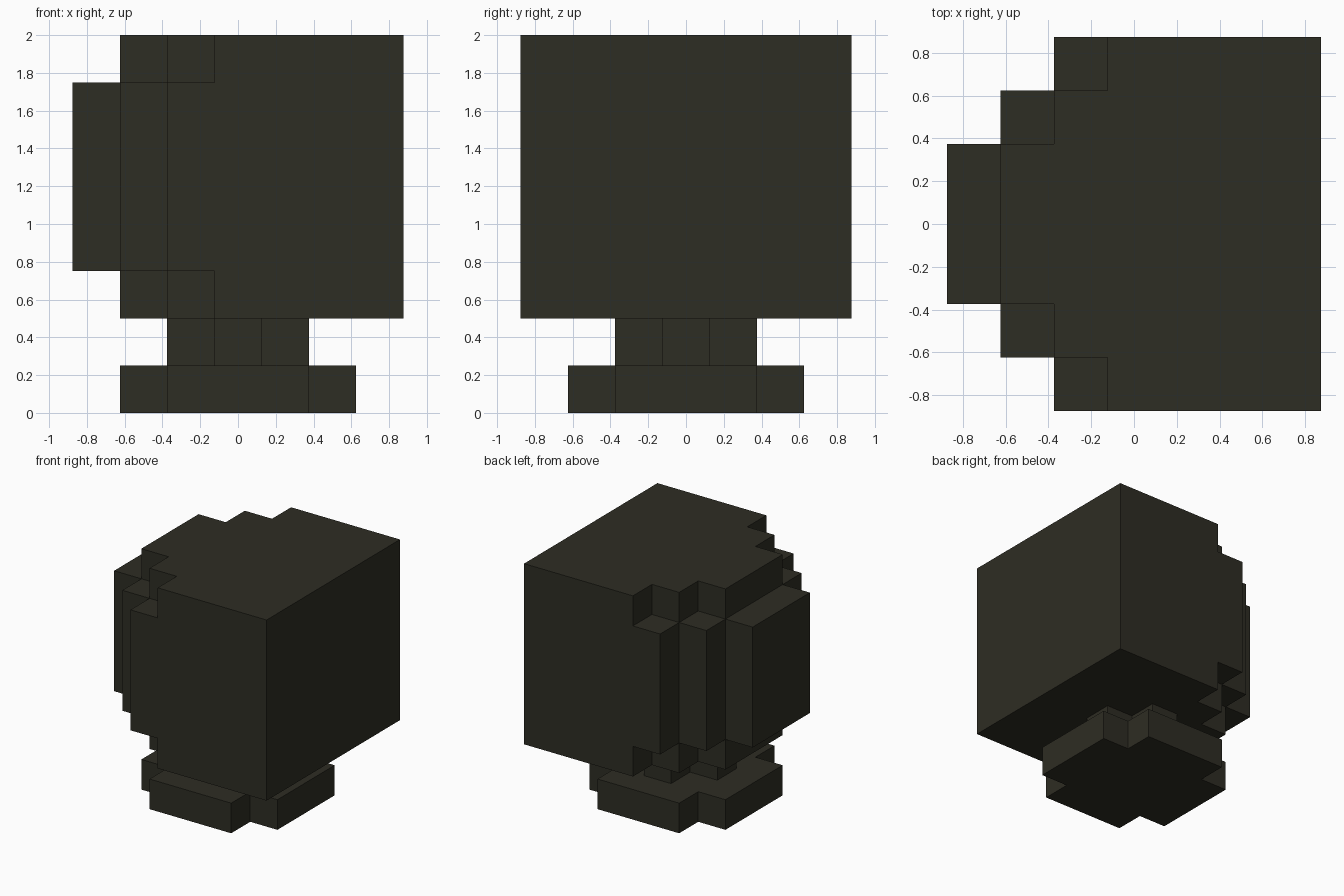
import bpy, bmesh, math
from mathutils import Vector

cube = bpy.data.objects.get("Cube")
if cube:
    bpy.data.objects.remove(cube, do_unlink=True)

UNIT = 0.25

# Single dark casing colour
casing = bpy.data.materials.new("dark_olive_casing")
casing.use_nodes = True
colour = (0.027, 0.026, 0.017, 1)
casing.diffuse_color = colour
casing.node_tree.nodes["Principled BSDF"].inputs["Base Color"].default_value = colour


def block_part(name, width, height, z, filled):
    """Stepped solid, width x width x height blocks, keeping cells where filled(i, j, k)."""
    cells = {(i, j, k) for i in range(width) for j in range(width)
             for k in range(height) if filled(i, j, k)}
    origin = Vector((-width * UNIT / 2, -width * UNIT / 2, z))
    bm = bmesh.new()
    for cell in cells:
        for axis in range(3):
            for side in (0, 1):
                # Skip faces shared with a neighbouring block
                neighbour = list(cell)
                neighbour[axis] += 2 * side - 1
                if tuple(neighbour) in cells:
                    continue
                corners = []
                for u, v in ((0, 0), (1, 0), (1, 1), (0, 1)):
                    p = Vector(cell)
                    p[axis] += side
                    p[(axis + 1) % 3] += u
                    p[(axis + 2) % 3] += v
                    corners.append(bm.verts.new(origin + p * UNIT))
                bm.faces.new(corners if side else corners[::-1])
    # Weld the skin and merge flat areas into single faces
    bmesh.ops.remove_doubles(bm, verts=bm.verts, dist=0.001)
    bmesh.ops.dissolve_limit(bm, angle_limit=math.radians(1),
                             verts=bm.verts, edges=bm.edges)
    bmesh.ops.recalc_face_normals(bm, faces=bm.faces)
    mesh = bpy.data.meshes.new(name)
    bm.to_mesh(mesh)
    bm.free()
    mesh.materials.append(casing)
    obj = bpy.data.objects.new(name, mesh)
    bpy.context.collection.objects.link(obj)
    return obj


# Foot: square with its corners notched out
block_part("foot", 5, 1, 0, lambda i, j, k: abs(i - 2) + abs(j - 2) < 4)

# Neck: plus-shaped column
block_part("neck", 3, 1, UNIT, lambda i, j, k: abs(i - 1) + abs(j - 1) < 2)

# Housing: flat on +x, stepped back on -x, one step further at top and bottom
block_part("housing", 7, 6, 2 * UNIT,
           lambda i, j, k: i >= max(0, abs(j - 3) - 1) + (k in (0, 5)))
